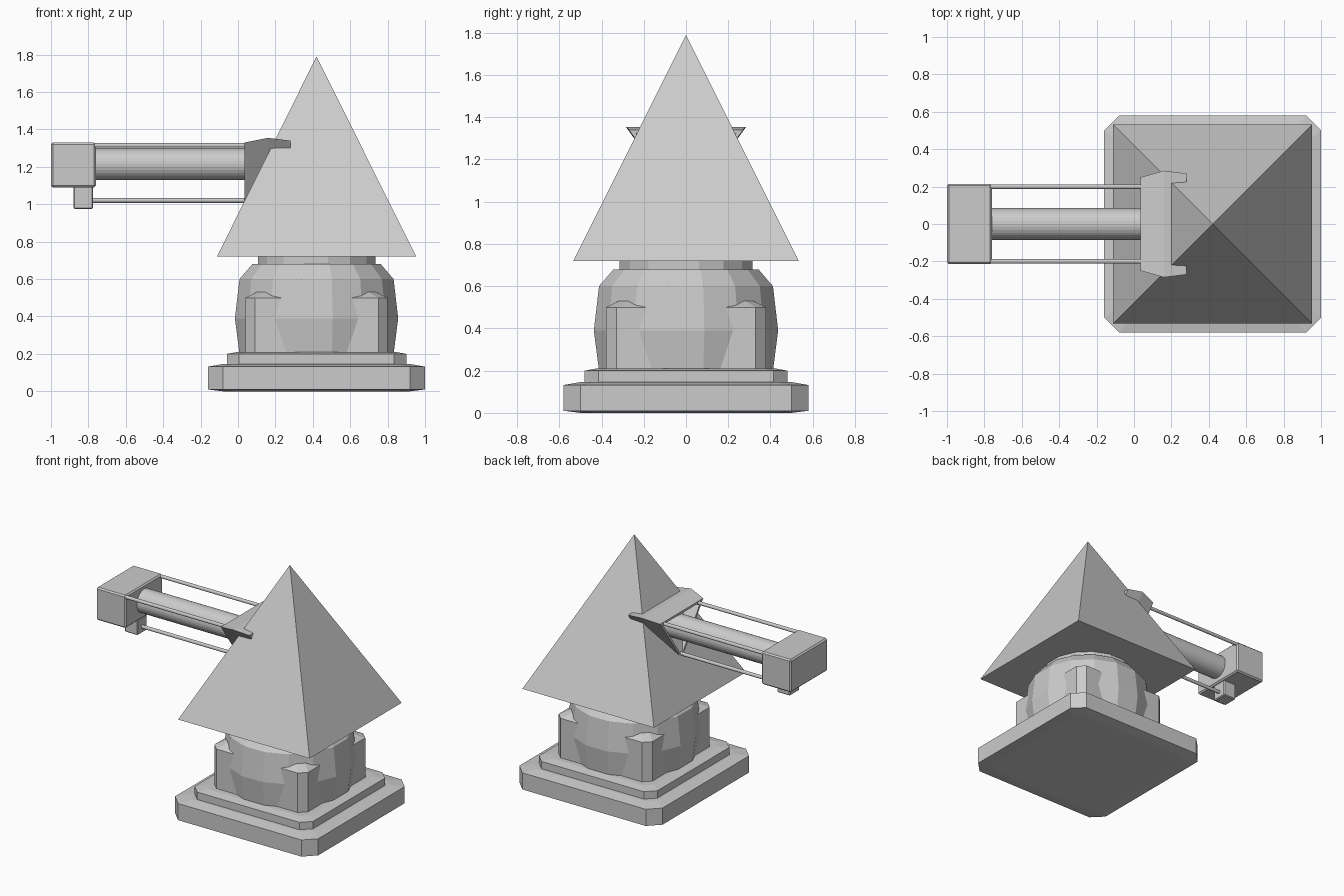
import bpy, bmesh, math

if "Cube" in bpy.data.objects:
    bpy.data.objects.remove(bpy.data.objects["Cube"])

grey = bpy.data.materials.new("stone_grey")
grey.diffuse_color = (0.6, 0.6, 0.6, 1)
grey.use_nodes = True
grey.node_tree.nodes["Principled BSDF"].inputs["Base Color"].default_value = grey.diffuse_color
CX = 0.42  # tower axis


def finish(name, bm):
    bmesh.ops.recalc_face_normals(bm, faces=bm.faces)
    me = bpy.data.meshes.new(name)
    bm.to_mesh(me)
    bm.free()
    me.materials.append(grey)
    ob = bpy.data.objects.new(name, me)
    bpy.context.collection.objects.link(ob)
    return ob


def loft(name, rings):
    """Skin a list of equal-length point rings and cap both ends."""
    bm = bmesh.new()
    vs = [[bm.verts.new(p) for p in r] for r in rings]
    n = len(vs[0])
    for a, b in zip(vs, vs[1:]):
        for i in range(n):
            j = (i + 1) % n
            bm.faces.new((a[i], a[j], b[j], b[i]))
    bm.faces.new(vs[0])
    bm.faces.new(vs[-1])
    return finish(name, bm)


def octagon(h, c, z):
    """Square of half-size h with corners cut by c."""
    k = h - c
    pts = [(h, -k), (h, k), (k, h), (-k, h), (-h, k), (-h, -k), (-k, -h), (k, -h)]
    return [(CX + x, y, z) for x, y in pts]


def circle(r, z, n=16):
    return [(CX + r * math.cos((i + .5) * math.tau / n),
             r * math.sin((i + .5) * math.tau / n), z) for i in range(n)]


def rod(name, x0, x1, y, z, r, n):
    rings = [[(x, y + r * math.cos(i * math.tau / n), z + r * math.sin(i * math.tau / n))
              for i in range(n)] for x in (x0, x1)]
    return loft(name, rings)


def box(name, x0, x1, y, z0, z1, bevel=0.01):
    ob = loft(name, [[(x0, -y, z), (x1, -y, z), (x1, y, z), (x0, y, z)] for z in (z0, z1)])
    m = ob.modifiers.new("bevel", 'BEVEL')
    m.width = bevel
    m.segments = 1
    return ob


# stepped base
loft("base_slab", [octagon(.50, .06, 0), octagon(.58, .08, .01),
                   octagon(.58, .08, .132), octagon(.50, .06, .146)])
loft("base_step", [octagon(.48, .065, .13), octagon(.48, .065, .2), octagon(.42, .05, .211)])

# rounded body with corner posts and neck
loft("body", [circle(r, z) for r, z in
              ((.42, .2), (.445, .39), (.42, .6), (.35, .68))])
loft("neck", [circle(.32, .66), circle(.32, .73)])
loft("corner_posts", [octagon(.38, .05, .2), octagon(.38, .05, .5), octagon(.32, .04, .53)])

# pyramid roof
bm = bmesh.new()
h = .533
base = [bm.verts.new((CX + x, y, .72)) for x, y in ((-h, -h), (h, -h), (h, h), (-h, h))]
tip = bm.verts.new((CX, 0, 1.79))
bm.faces.new(base)
for i in range(4):
    bm.faces.new((base[i], base[(i + 1) % 4], tip))
finish("pyramid_roof", bm)


# hollow triangular bracket: outer and inner triangles skinned along x
def triangle(x, w, top, inset=0):
    top -= inset
    w -= inset * 1.96
    return [(x, -w, top), (x, w, top), (x, 0, top - 1.4 * w)]


bm = bmesh.new()
sections = ((.035, .25, 1.33), (.16, .285, 1.355), (.28, .27, 1.34))
skins = [[[bm.verts.new(p) for p in triangle(*s, t)] for s in sections] for t in (0, .016)]
for skin in skins:
    for a, b in zip(skin, skin[1:]):
        for i in range(3):
            j = (i + 1) % 3
            bm.faces.new((a[i], a[j], b[j], b[i]))
for end in (0, -1):
    o, n = skins[0][end], skins[1][end]
    for i in range(3):
        j = (i + 1) % 3
        bm.faces.new((o[i], o[j], n[j], n[i]))
finish("triangle_bracket", bm)

# horizontal arm: main tube, three rods, end blocks
rod("main_tube", -.78, .32, 0, 1.215, .085, 32)
for side, y in (("front", -.2), ("back", .2)):
    rod(side + "_rod", -.78, .1, y, 1.315, .0125, 12)
rod("lower_rod", -.80, .1, 0, 1.02, .0125, 12)
box("end_block", -1.0, -.76, .215, 1.09, 1.33)
box("end_foot", -.88, -.775, .055, .975, 1.1, .006)
